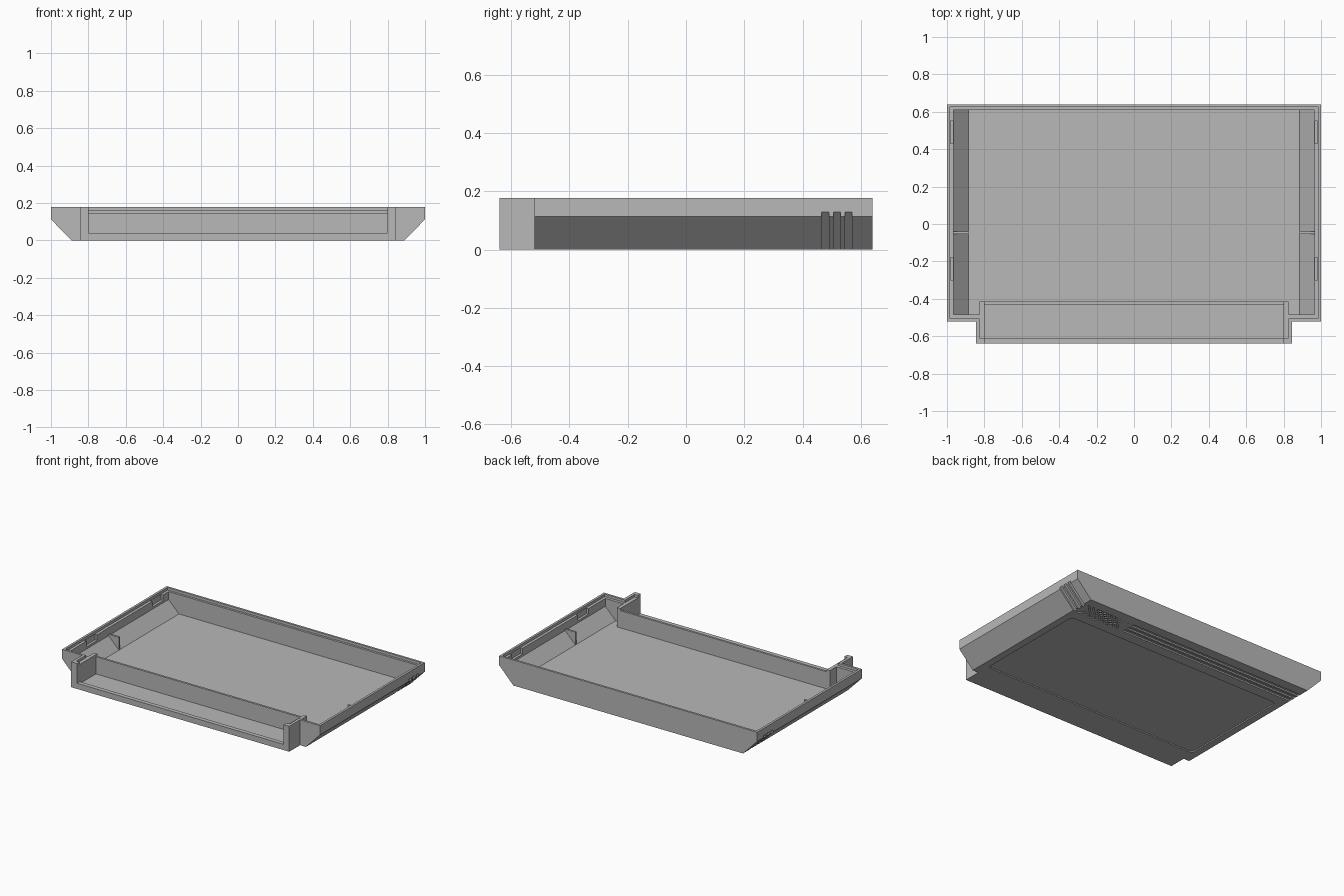
import bpy, bmesh, math
from mathutils import Matrix, Vector

cube = bpy.data.objects.get("Cube")
if cube:
    bpy.data.objects.remove(cube, do_unlink=True)

grey = bpy.data.materials.new("matte grey")
grey.use_nodes = True
grey.diffuse_color = (0.48, 0.48, 0.48, 1)
grey.node_tree.nodes["Principled BSDF"].inputs["Base Color"].default_value = (0.48, 0.48, 0.48, 1)


def finish(name, bm):
    bmesh.ops.recalc_face_normals(bm, faces=bm.faces)
    mesh = bpy.data.meshes.new(name)
    bm.to_mesh(mesh)
    bm.free()
    mesh.materials.append(grey)
    obj = bpy.data.objects.new(name, mesh)
    bpy.context.collection.objects.link(obj)
    return obj


def add_box(bm, x, y, z, turn=0.0):
    """Box from (low, high) ranges, turned about its own vertical axis."""
    mid = Vector([(r[0] + r[1]) / 2 for r in (x, y, z)])
    size = [r[1] - r[0] for r in (x, y, z)]
    m = Matrix.Translation(mid) @ Matrix.Rotation(turn, 4, 'Z') @ Matrix.Diagonal((*size, 1))
    bmesh.ops.create_cube(bm, size=1, matrix=m)


def boxes(name, *specs):
    bm = bmesh.new()
    for s in specs:
        add_box(bm, *s)
    return finish(name, bm)


def prisms(name, profile, spans, mirror=False):
    """Extrude an x-z profile along each y span, optionally on both sides."""
    bm = bmesh.new()
    for side in ((1, -1) if mirror else (1,)):
        for lo, hi in spans:
            face = bm.faces.new([bm.verts.new((side * x, lo, z)) for x, z in profile])
            new = bmesh.ops.extrude_face_region(bm, geom=[face])["geom"]
            bmesh.ops.translate(bm, vec=(0, hi - lo, 0),
                                verts=[v for v in new if isinstance(v, bmesh.types.BMVert)])
    return finish(name, bm)


def both_sides(half):
    return half + [(-x, z) for x, z in reversed(half)]


def combine(target, tool, operation='DIFFERENCE'):
    tool.hide_render = True
    mod = target.modifiers.new(tool.name, 'BOOLEAN')
    mod.operation, mod.solver, mod.object = operation, 'EXACT', tool
    bpy.context.view_layer.objects.active = target
    bpy.ops.object.modifier_apply(modifier=mod.name)
    bpy.data.objects.remove(tool, do_unlink=True)


TOP, FLOOR, OVER = 0.178, 0.025, 0.25

# Outer shell: chamfered tray plus the narrower connector block
shell = prisms("shell", both_sides([(0.89, 0), (1, 0.113), (1, TOP)]), [(-0.52, 0.64)])
combine(shell, boxes("connector_block", ((-0.845, 0.845), (-0.64, -0.3), (0, TOP))), 'UNION')

# Hollow interior, connector pocket and its open front
combine(shell, prisms("cavity", both_sides([(0.885, FLOOR), (0.965, 0.105), (0.965, OVER)]),
                      [(-0.485, 0.61)]))
combine(shell, boxes("pocket", ((-0.8, 0.8), (-0.61, -0.45), (FLOOR, OVER))))
combine(shell, boxes("front_opening", ((-0.8, 0.8), (-0.7, -0.6), (0.04, OVER))))

# Stepped rim
combine(shell, boxes("rim_step", ((-0.984, 0.984), (-0.505, 0.625), (0.16, OVER))))
combine(shell, boxes("connector_step", ((-0.825, 0.825), (-0.61, -0.5), (0.16, OVER))))

# Latch notches in the side rims
combine(shell, boxes("notches", *[((s * 0.971 - 0.011, s * 0.971 + 0.011), y, (0.12, OVER))
                                  for s in (-1, 1) for y in ((0.43, 0.55), (-0.3, -0.18))]))

# Shallow label recess on the underside, with rounded corners
bm = bmesh.new()
add_box(bm, (-0.84, 0.84), (-0.43, 0.39), (-0.05, 0.008))
upright = [e for e in bm.edges if abs(e.verts[0].co.z - e.verts[1].co.z) > 0.01]
bmesh.ops.bevel(bm, geom=upright, offset=0.03, segments=4, profile=0.5, affect='EDGES')
combine(shell, finish("label_recess", bm))

# Three grip grooves along the underside and up both chamfers
grooves = [(y - 0.0125, y + 0.0125) for y in (0.478, 0.518, 0.558)]
combine(shell, boxes("long_grooves", *[((-0.89, 0.48), y, (-0.05, 0.01)) for y in grooves]))
combine(shell, prisms("chamfer_grooves", [(0.87, -0.007), (1.01, 0.139), (1.1, 0.139), (1.1, -0.007)],
                      grooves, mirror=True))

# Cross-hatched grip patch beside the long grooves
for turn in (45, -45):
    cuts = []
    for i in range(7):
        x = 0.575 + i * 0.037
        cuts.append(((x - 0.075, x + 0.075), (0.513, 0.523), (-0.05, 0.007), math.radians(turn)))
    combine(shell, boxes("hatch", *cuts))

# Partition behind the connector, with side returns
boxes("partition", ((-0.825, 0.825), (-0.43, -0.415), (0.01, 0.145)))
for side, label in ((1, "left"), (-1, "right")):
    x = sorted((side * 0.8, side * 0.825))
    boxes(label + "_partition_return", (x, (-0.6, -0.415), (0.01, 0.16)))
    # Triangular gusset on each side wall
    prisms(label + "_gusset", [(side * px, pz) for px, pz in
                               ((0.885, 0.02), (0.975, 0.115), (0.885, 0.115))], [(-0.054, -0.04)])
